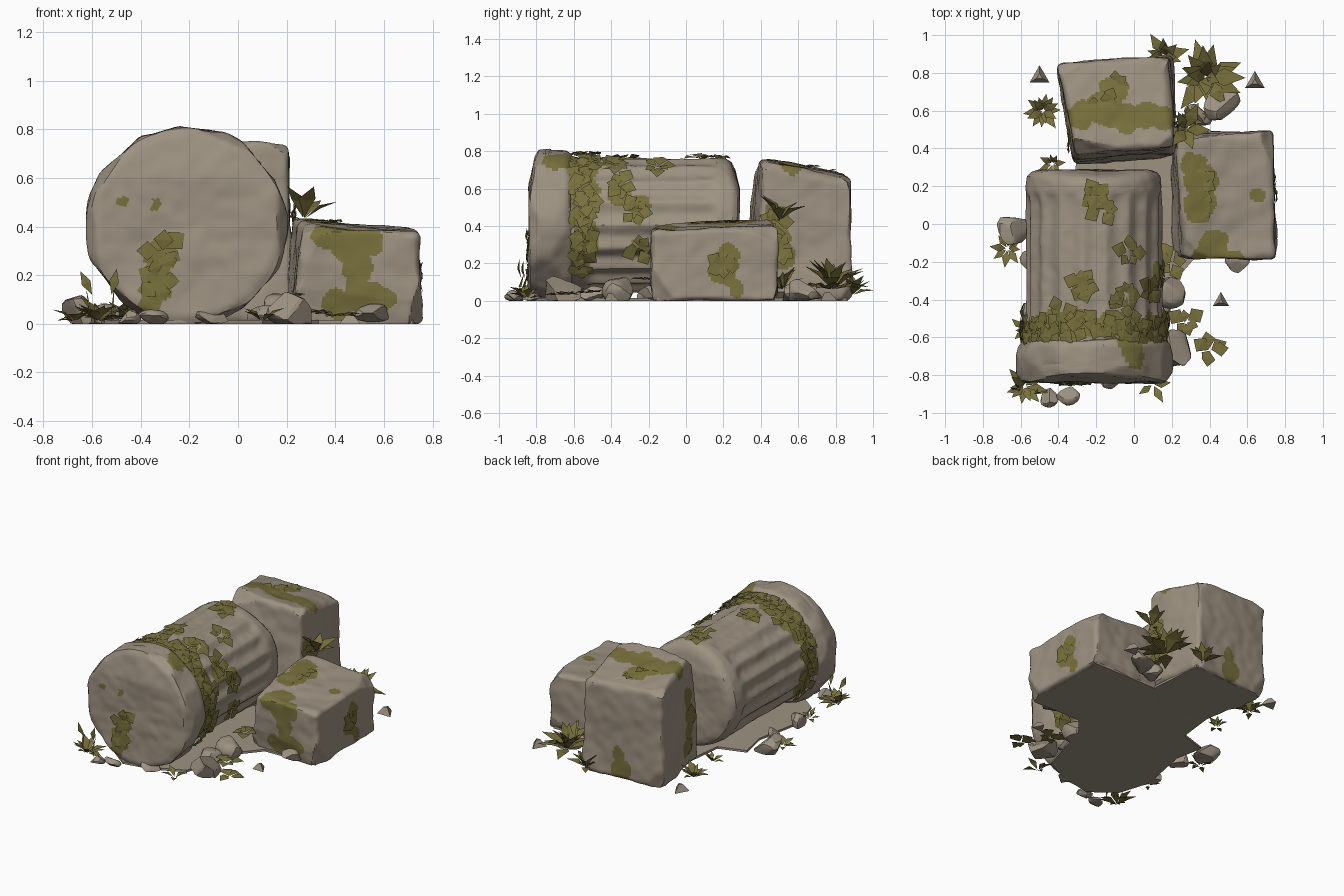
import bpy, bmesh, math, random
from mathutils import Vector, noise

random.seed(4)
if "Cube" in bpy.data.objects:
    bpy.data.objects.remove(bpy.data.objects["Cube"])


def material(name, rgb):
    m = bpy.data.materials.new(name)
    m.use_nodes = True
    m.diffuse_color = (*rgb, 1)
    m.node_tree.nodes["Principled BSDF"].inputs["Base Color"].default_value = (*rgb, 1)
    return m


STONE = material("weathered_stone", (0.34, 0.288, 0.222))
MOSS = material("olive_moss", (0.19, 0.163, 0.046))
AXIS = Vector((-0.21, 0, 0.405))
UP, FRONT, SIDE = Vector((0, 0, 1)), Vector((0, -1, 0)), Vector((1, 0, 0))


def roughen(bm, amount, freq):
    """Weather the surface and keep it above the ground."""
    bm.normal_update()
    for v in bm.verts:
        n = noise.noise(v.co * freq) + 0.35 * noise.noise(v.co * freq * 3.3)
        v.co += v.normal * n * amount
        v.co.z = max(v.co.z, 0)


def chip(verts, directions, depth):
    """Knock flat facets off the corners and edges."""
    for n in directions:
        n = n.normalized()
        limit = max(v.co.dot(n) for v in verts) - depth * random.uniform(0.4, 1)
        for v in verts:
            v.co -= n * max(0, v.co.dot(n) - limit)


def random_directions(count):
    return [Vector([random.uniform(-1, 1) for _ in "xyz"]) for _ in range(count)]


def paint(bm, blobs):
    """Faces inside any (x, y, z, radius) blob become moss."""
    for f in bm.faces:
        c = f.calc_center_median()
        c += noise.noise_vector(c * 10) * 0.025
        if any((c - Vector(b[:3])).length < b[3] for b in blobs):
            f.material_index = 1


def finish(bm, name, mats, angle=35):
    if mats[0] is STONE:
        bmesh.ops.recalc_face_normals(bm, faces=bm.faces[:])
    mesh = bpy.data.meshes.new(name)
    bm.to_mesh(mesh)
    bm.free()
    ob = bpy.data.objects.new(name, mesh)
    bpy.context.collection.objects.link(ob)
    for m in mats:
        mesh.materials.append(m)
    if angle:
        bpy.ops.object.select_all(action='DESELECT')
        ob.select_set(True)
        bpy.context.view_layer.objects.active = ob
        bpy.ops.object.shade_smooth_by_angle(angle=math.radians(angle))


def lathe(profile, sides, flutes=0, span=(0, 0)):
    """Revolve (y, radius) points round the fallen column's axis."""
    pts = [profile[0]]
    for (y0, r0), (y1, r1) in zip(profile, profile[1:]):
        k = max(1, round(math.hypot(y1 - y0, r1 - r0) / 0.016))
        pts += [(y0 + (y1 - y0) * i / k, r0 + (r1 - r0) * i / k) for i in range(1, k + 1)]
    bm = bmesh.new()
    rings = []
    for y, r in pts:
        depth = 0.028 * min(1, max(0, min(y - span[0], span[1] - y) / 0.05)) ** 0.5
        ring = []
        for i in range(sides):
            a = math.tau * i / sides
            # Flutes are worn shallower on top
            groove = abs(math.sin(a * flutes / 2)) ** 1.5 * (0.8 - 0.3 * math.sin(a))
            rr = r - depth * groove
            ring.append(bm.verts.new(AXIS + Vector((rr * math.cos(a), y, rr * math.sin(a)))))
        rings.append(ring)
    for a, b in zip(rings, rings[1:]):
        for i in range(sides):
            j = (i + 1) % sides
            bm.faces.new((a[i], a[j], b[j], b[i]))
    bm.faces.new(rings[0])
    bm.faces.new(rings[-1][::-1])
    bmesh.ops.recalc_face_normals(bm, faces=bm.faces[:])
    return bm


def on_column(degrees, y, r):
    a = math.radians(degrees)
    n = Vector((math.cos(a), 0, math.sin(a)))
    return AXIS + n * r + Vector((0, y, 0)), n


# Moss collar round the neck, heavier on the upper half
collar = [(*on_column(d, -0.55 + random.uniform(-0.025, 0.025), 0.36)[0],
           random.uniform(0.045, 0.085)) for d in range(-40, 221, 9)]

# Column head: thick chipped drum
bm = lathe([(-0.835, 0.01), (-0.84, 0.37), (-0.83, 0.4), (-0.8, 0.415), (-0.7, 0.412),
            (-0.64, 0.4), (-0.615, 0.38), (-0.61, 0.3)], 130)
chip(bm.verts, [Vector((math.cos(a), random.choice((-0.7, -0.25, 0, 0.5)), math.sin(a)))
                for a in [i * 0.37 + random.uniform(-0.1, 0.1) for i in range(17)]], 0.022)
for v in bm.verts:
    if v.co.y < -0.75:
        v.co.y += max(0, v.co.z - 0.6) * 0.2
roughen(bm, 0.012, 5)
paint(bm, collar + [(-0.31, -0.83, 0.32, 0.055), (-0.33, -0.83, 0.22, 0.055),
                    (-0.34, -0.83, 0.15, 0.065), (-0.37, -0.83, 0.07, 0.05),
                    (-0.47, -0.84, 0.5, 0.018), (-0.35, -0.84, 0.49, 0.026),
                    (0, -0.7, 0.76, 0.07), (-0.02, -0.63, 0.75, 0.08)])
finish(bm, "column_head", [STONE, MOSS])

# Column shaft: fluted, with plain bands at both ends
bm = lathe([(-0.63, 0.365), (-0.53, 0.362), (0.2, 0.36), (0.25, 0.355), (0.275, 0.335),
            (0.285, 0.3), (0.285, 0.01)], 216, 18, (-0.54, 0.16))
for v in bm.verts:
    if v.co.y > 0.2:
        v.co.y -= max(0, v.co.z - 0.6) * 0.25
roughen(bm, 0.008, 6)
paint(bm, collar + [(-0.2, 0.14, 0.75, 0.07), (-0.27, -0.32, 0.75, 0.06),
                    (0.1, -0.35, 0.58, 0.07), (0.13, -0.25, 0.5, 0.06),
                    (0.12, -0.25, 0.27, 0.06)])
finish(bm, "column_shaft", [STONE, MOSS])


def block(name, bottom, top, blobs):
    """Worn stone block between two quads of corners."""
    bm = bmesh.new()
    bmesh.ops.create_cube(bm, size=2)
    bmesh.ops.subdivide_edges(bm, edges=bm.edges[:], cuts=46, use_grid_fill=True)
    quads = [[Vector(c) for c in q] for q in (bottom, top)]
    for v in bm.verts:
        r = 0.11 + 0.09 * noise.noise(v.co * 2.5 + quads[0][0])
        q = Vector([max(r - 1, min(1 - r, c)) for c in v.co])
        d = v.co - q
        p = q + d.normalized() * r if d.length > 1e-6 else v.co
        s, t, w = [(c + 1) / 2 for c in p]
        lo, hi = [a.lerp(b, s).lerp(d2.lerp(c, s), t) for a, b, c, d2 in quads]
        v.co = lo.lerp(hi, w)
    chip(bm.verts, random_directions(18), 0.025)
    roughen(bm, 0.016, 4)
    paint(bm, blobs)
    finish(bm, name, [STONE, MOSS], 30)


# Low block beside the column
block("side_block",
      [(0.2, -0.18, 0), (0.76, -0.19, 0), (0.74, 0.5, 0), (0.2, 0.48, 0)],
      [(0.28, -0.19, 0.405), (0.745, -0.18, 0.375), (0.73, 0.49, 0.395), (0.22, 0.46, 0.44)],
      [(0.36, -0.18, 0.37, 0.07), (0.45, -0.18, 0.34, 0.08), (0.54, -0.18, 0.34, 0.06),
       (0.49, -0.19, 0.23, 0.065), (0.49, -0.19, 0.16, 0.05), (0.53, -0.19, 0.1, 0.08),
       (0.4, -0.19, 0.08, 0.07), (0.6, -0.19, 0.1, 0.05), (0.42, -0.1, 0.4, 0.08),
       (0.35, 0.1, 0.41, 0.09), (0.36, 0.22, 0.41, 0.09), (0.32, 0.32, 0.42, 0.06),
       (0.74, 0.22, 0.25, 0.06), (0.75, 0.2, 0.14, 0.07), (0.75, 0.27, 0.06, 0.05),
       (0.66, 0.16, 0.39, 0.035)])

# Tall block behind the column
block("rear_block",
      [(-0.32, 0.31, 0), (0.23, 0.36, 0), (0.2, 0.89, 0), (-0.4, 0.84, 0)],
      [(-0.31, 0.37, 0.78), (0.21, 0.41, 0.74), (0.19, 0.89, 0.655), (-0.41, 0.85, 0.685)],
      [(-0.27, 0.57, 0.71, 0.08), (-0.15, 0.6, 0.71, 0.1), (-0.05, 0.56, 0.71, 0.08),
       (0.06, 0.57, 0.7, 0.08), (0.15, 0.55, 0.7, 0.07), (-0.11, 0.72, 0.69, 0.08),
       (0.21, 0.48, 0.46, 0.07), (0.21, 0.5, 0.34, 0.07), (0.21, 0.5, 0.24, 0.08),
       (-0.1, 0.88, 0.08, 0.08), (-0.08, 0.88, 0.18, 0.055), (-0.33, 0.46, 0.5, 0.06),
       (-0.33, 0.47, 0.39, 0.065), (-0.33, 0.46, 0.28, 0.06), (-0.33, 0.48, 0.16, 0.07)])

# Jagged ground slab under everything
bm = bmesh.new()
outline = [(-0.31, -0.85), (-0.1, -0.81), (0.1, -0.72), (0.17, -0.5), (0.22, -0.3), (0.33, -0.17),
           (0.72, -0.16), (0.71, 0.47), (0.22, 0.47), (0.19, 0.86), (-0.37, 0.82), (-0.3, 0.38),
           (-0.33, 0.12), (-0.52, 0.06), (-0.48, -0.14), (-0.55, -0.5), (-0.48, -0.72)]
base = bm.faces.new([bm.verts.new((x, y, 0)) for x, y in outline])
up = bmesh.ops.extrude_face_region(bm, geom=[base])["geom"]
for v in [g for g in up if isinstance(g, bmesh.types.BMVert)]:
    v.co.z = 0.015
finish(bm, "ground_slab", [STONE], 0)

# Loose stones: (x, y, radius, height)
bm = bmesh.new()
for x, y, r, h in [(0.24, -0.67, 0.13, 0.18), (0.19, -0.34, 0.11, 0.13), (0.56, -0.2, 0.08, 0.08),
                   (-0.62, -0.03, 0.11, 0.14), (0.45, 0.63, 0.12, 0.12), (-0.46, -0.91, 0.065, 0.07),
                   (-0.35, -0.9, 0.065, 0.06), (-0.1, -0.82, 0.08, 0.07), (0.33, 0.55, 0.09, 0.1),
                   (-0.54, -0.2, 0.08, 0.08), (0.12, -0.5, 0.1, 0.08), (-0.54, -0.45, 0.08, 0.08)]:
    rock = bmesh.ops.create_icosphere(bm, subdivisions=3, radius=1)["verts"]
    chip(rock, random_directions(12), 0.45)
    for v in rock:
        v.co = Vector((x + v.co.x * r, y + v.co.y * r, max(0, h * (0.4 + v.co.z * 0.65))))
finish(bm, "rubble_stones", [STONE], 30)

# Small three-sided shards
bm = bmesh.new()
for x, y, r in ((0.46, -0.41, 0.05), (0.64, 0.75, 0.06), (-0.5, 0.78, 0.06)):
    for v in bmesh.ops.create_cone(bm, cap_ends=True, segments=3, radius1=r, radius2=r * 0.3,
                                   depth=r * 0.8)["verts"]:
        v.co += Vector((x, y, r * 0.4))
finish(bm, "stone_shards", [STONE], 0)


def leaf(bm, root, along, normal, length, width):
    """Folded pointed leaf with a drooping tip."""
    side = along.cross(normal).normalized() * width / 2
    mid = root + along * length * 0.5
    lift = normal * length * 0.1
    a, l, c, r, t = [bm.verts.new((p.x, p.y, max(p.z, 0.003))) for p in (
        root, mid - side + lift, mid, mid + side + lift, root + along * length - lift)]
    for quad in ((a, r, c, l), (l, c, r, t)):
        bm.faces.new(quad)


def ivy(bm, centre, normal, spread, count, size):
    """Scatter broad leaves close to a surface."""
    t1 = normal.orthogonal().normalized()
    t2 = normal.cross(t1)
    for i in range(count):
        a = math.tau * i / count + random.uniform(-0.4, 0.4)
        out = t1 * math.cos(a) + t2 * math.sin(a)
        way = out + normal * random.uniform(-0.02, 0.25)
        s = size * random.uniform(0.7, 1.2)
        leaf(bm, centre + out * spread * random.random() + normal * 0.012,
             way.normalized(), normal, s, s * 0.9)


# Ivy on the column: collar and scattered patches
bm = bmesh.new()
for d in range(-35, 216, 11):
    p, n = on_column(d, random.uniform(-0.58, -0.52), 0.365)
    ivy(bm, p, n, 0.02, 5, 0.085)
for d, y in ((88, 0.15), (84, 0.08), (100, -0.32), (62, -0.37), (60, -0.15), (35, -0.35), (12, -0.27),
             (-20, -0.25), (70, -0.45), (120, -0.48)):
    ivy(bm, *on_column(d, y, 0.35), 0.02, 6, 0.085)
finish(bm, "column_ivy", [MOSS], 0)

# Ivy on the blocks, stones and column face
bm = bmesh.new()
for spot, n in (((-0.1, 0.74, 0.68), UP), ((-0.15, 0.63, 0.7), UP), ((0.36, 0.22, 0.405), UP),
                ((0.35, 0.08, 0.4), UP), ((-0.31, -0.83, 0.3), FRONT), ((-0.33, -0.83, 0.18), FRONT),
                ((0.21, 0.48, 0.42), SIDE), ((0.21, 0.5, 0.28), SIDE), ((0.73, 0.2, 0.19), SIDE),
                ((-0.325, 0.46, 0.36), -SIDE), ((-0.325, 0.48, 0.16), -SIDE),
                ((0.4, -0.67, 0.02), UP), ((0.27, -0.52, 0.03), UP), ((0.2, -0.2, 0.1), UP)):
    ivy(bm, Vector(spot), n, 0.02, 6, 0.085)
finish(bm, "block_ivy", [MOSS], 0)

# Ferns and grass tufts: (x, y, z, length, count, steepest angle)
bm = bmesh.new()
for x, y, z, size, count, steep in (
        (-0.58, -0.86, 0.01, 0.125, 14, 1), (-0.67, -0.13, 0.01, 0.1, 8, 0.9),
        (-0.48, 0.6, 0.02, 0.11, 14, 1), (0.38, 0.78, 0.06, 0.2, 22, 1.3),
        (0.16, 0.89, 0.03, 0.13, 14, 1.1), (0.29, 0.52, 0.06, 0.13, 12, 1.2),
        (-0.43, 0.32, 0.01, 0.08, 7, 1), (0.1, -0.85, 0.01, 0.1, 5, 0.7),
        (-0.58, -0.56, 0.02, 0.08, 8, 1), (0.27, 0.5, 0.43, 0.16, 6, 1.2)):
    for i in range(count):
        a = math.tau * i / count + random.uniform(-0.2, 0.2)
        e = random.uniform(0.12, steep)
        way = Vector((math.cos(a) * math.cos(e), math.sin(a) * math.cos(e), math.sin(e)))
        up = Vector((-math.cos(a) * math.sin(e), -math.sin(a) * math.sin(e), math.cos(e)))
        s = size * random.uniform(0.75, 1.05)
        leaf(bm, Vector((x, y, z)) + way * 0.01, way, up, s, s * 0.45)
# Two tall stems by the column head
for x, y, lean in ((-0.52, -0.88, 0.2), (-0.6, -0.86, -0.5)):
    leaf(bm, Vector((x, y, 0)), Vector((lean / 3, 0, 1)).normalized(), FRONT, 0.15, 0.008)
    leaf(bm, Vector((x, y, 0.12)), Vector((lean, -0.2, 1)).normalized(), FRONT, 0.11, 0.04)
finish(bm, "ferns_and_tufts", [MOSS], 0)
